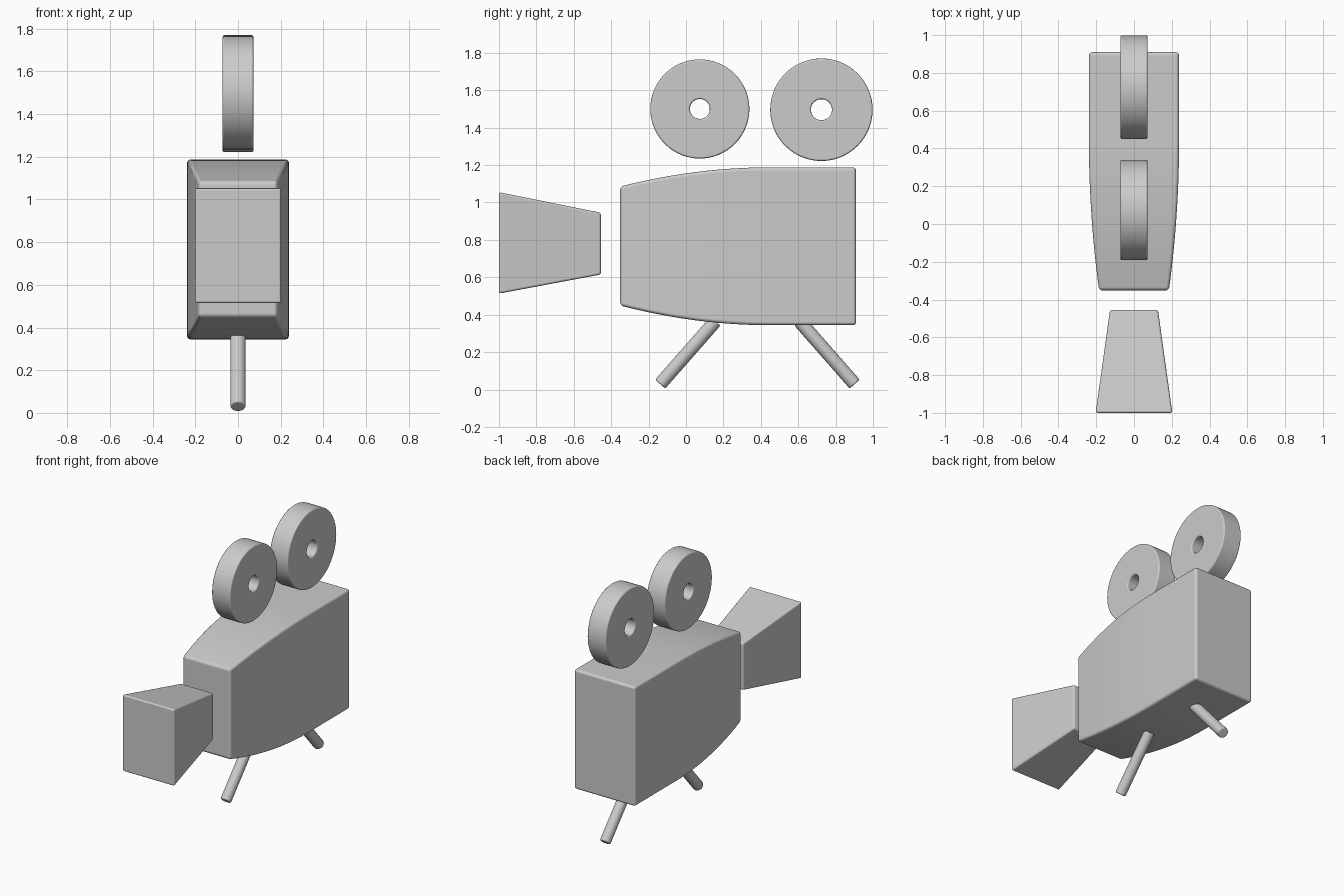
import bpy, bmesh
from math import tau
from mathutils import Vector, Matrix

if "Cube" in bpy.data.objects:
    bpy.data.objects.remove(bpy.data.objects["Cube"])


def finish(name, bm, bevel, segments=3):
    """Turn a bmesh into a smooth object with softened hard edges."""
    bmesh.ops.recalc_face_normals(bm, faces=bm.faces)
    mesh = bpy.data.meshes.new(name)
    bm.to_mesh(mesh)
    bm.free()
    mesh.shade_smooth()
    obj = bpy.data.objects.new(name, mesh)
    bpy.context.collection.objects.link(obj)
    mod = obj.modifiers.new("Bevel", 'BEVEL')
    mod.width = bevel
    mod.segments = segments
    mod.limit_method = 'ANGLE'
    mod.angle_limit = 0.6
    mod.harden_normals = True
    return obj


def loft(name, sections, bevel):
    """Skin rectangular sections (y, half width, z low, z high)."""
    bm = bmesh.new()
    rings = [[bm.verts.new(p) for p in
              ((-w, y, lo), (w, y, lo), (w, y, hi), (-w, y, hi))]
             for y, w, lo, hi in sections]
    for a, b in zip(rings, rings[1:]):
        for i in range(4):
            j = (i + 1) % 4
            bm.faces.new((a[i], a[j], b[j], b[i]))
    bm.faces.new(rings[0])
    bm.faces.new(rings[-1])
    return finish(name, bm, bevel)


def reel(name, y, z, radius, hole, half=0.0725):
    """Disc with a centre hole, axis along x."""
    bm = bmesh.new()
    pts = [(-half, hole), (half, hole), (half, radius), (-half, radius)]
    verts = [bm.verts.new((x, 0, r)) for x, r in pts]
    edges = [bm.edges.new((verts[i], verts[(i + 1) % 4])) for i in range(4)]
    bmesh.ops.spin(bm, geom=verts + edges, cent=(0, 0, 0), axis=(1, 0, 0),
                   angle=tau, steps=64)
    bmesh.ops.remove_doubles(bm, verts=bm.verts, dist=1e-4)
    bmesh.ops.translate(bm, verts=bm.verts, vec=(0, y, z))
    return finish(name, bm, 0.01)


def leg(name, foot, top, radius=0.036):
    """Round strut from the foot up into the body."""
    foot, top = Vector(foot), Vector(top)
    axis = top - foot
    bm = bmesh.new()
    mat = (Matrix.Translation((foot + top) / 2)
           @ axis.to_track_quat('Z', 'Y').to_matrix().to_4x4())
    bmesh.ops.create_cone(bm, cap_ends=True, segments=24, radius1=radius,
                          radius2=radius, depth=axis.length, matrix=mat)
    return finish(name, bm, 0.008)


# Camera body: straight at the rear, curving in towards the front
FRONT, BEND, REAR = -0.352, 0.45, 0.91
sections = []
for i in range(13):
    y = FRONT + (BEND - FRONT) * i / 12
    t = ((BEND - y) / (BEND - FRONT)) ** 2
    sections.append((y, 0.239 - 0.054 * t, 0.344 + 0.105 * t, 1.188 - 0.103 * t))
sections.append((REAR, 0.239, 0.344, 1.188))
loft("camera_body", sections, 0.018)

# Flared lens hood in front of the body
loft("lens_hood", [(-1.0, 0.203, 0.513, 1.055), (-0.455, 0.127, 0.615, 0.945)], 0.012)

# Film reels
reel("front_reel", 0.074, 1.5, 0.265, 0.053)
reel("rear_reel", 0.724, 1.496, 0.274, 0.056)

# Splayed legs, mirrored about the middle of the body
MID = 0.382
for name, s in (("front_leg", -1), ("rear_leg", 1)):
    leg(name, (0, MID + s * 0.52, 0.029), (0, MID + s * 0.225, 0.365))
